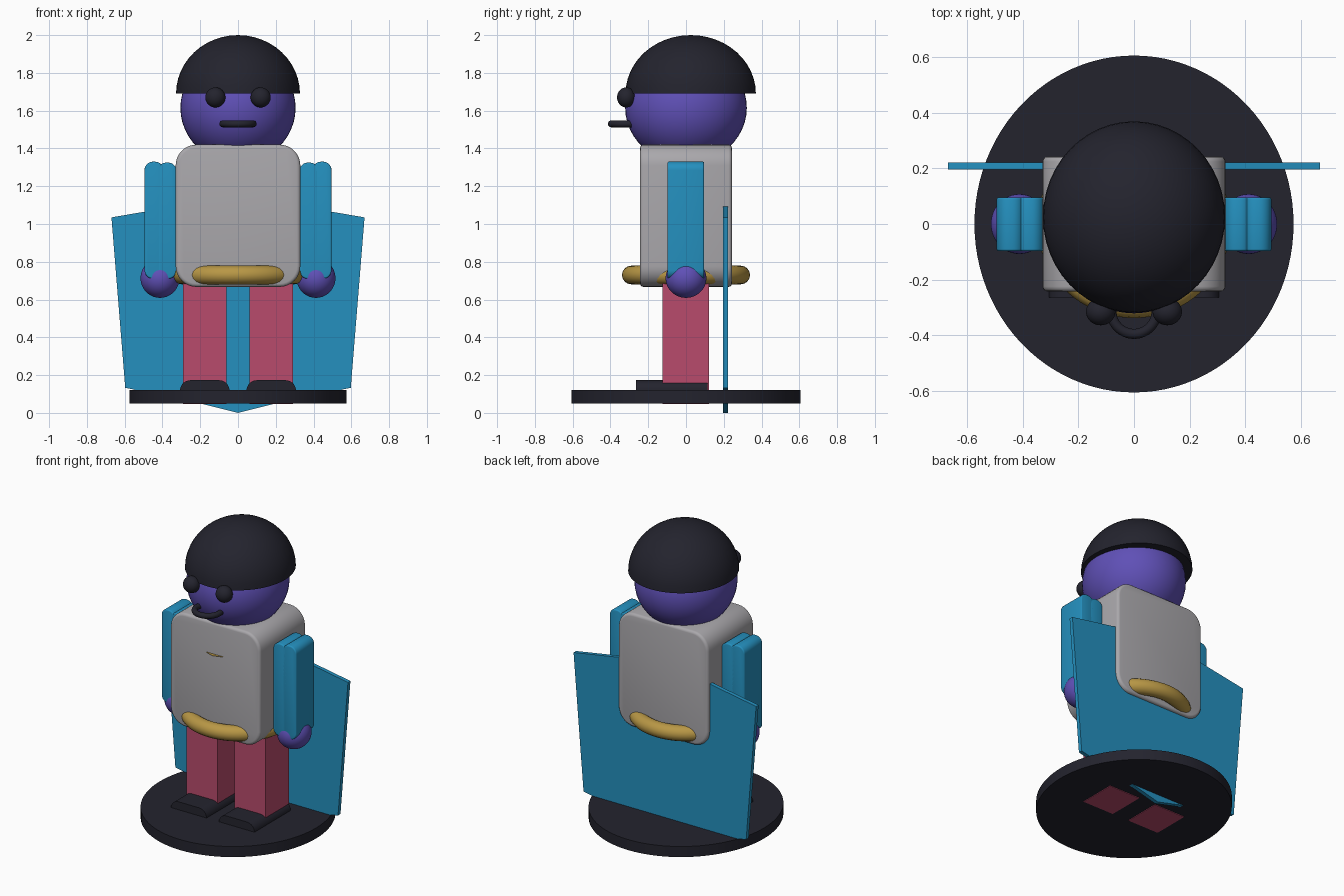
import bpy
import bmesh
from math import radians

cube = bpy.data.objects.get("Cube")
if cube:
    bpy.data.objects.remove(cube, do_unlink=True)


def material(name, color):
    mat = bpy.data.materials.new(name)
    mat.use_nodes = True
    mat.diffuse_color = (*color, 1)
    mat.node_tree.nodes["Principled BSDF"].inputs["Base Color"].default_value = (*color, 1)
    return mat


black = material("soft black", (0.017, 0.017, 0.027))
purple = material("purple", (0.115, 0.08, 0.47))
gray = material("light gray", (0.40, 0.39, 0.41))
gold = material("gold", (0.48, 0.31, 0.06))
blue = material("cape blue", (0.018, 0.28, 0.52))
red = material("raspberry red", (0.48, 0.07, 0.15))


def finish(obj, name, mat, smooth=True):
    obj.name = obj.data.name = name
    obj.data.materials.append(mat)
    if smooth:
        bpy.ops.object.select_all(action="DESELECT")
        obj.select_set(True)
        bpy.context.view_layer.objects.active = obj
        bpy.ops.object.shade_smooth_by_angle(angle=radians(35))
    return obj


def from_bmesh(bm, name, mat, smooth=True):
    bmesh.ops.recalc_face_normals(bm, faces=bm.faces)
    mesh = bpy.data.meshes.new(name)
    bm.to_mesh(mesh)
    bm.free()
    obj = bpy.data.objects.new(name, mesh)
    bpy.context.collection.objects.link(obj)
    return finish(obj, name, mat, smooth)


def box(name, mat, low, high, round_y=0, soften=0):
    """Box between two corners; round_y rounds the edges that run front to back."""
    bm = bmesh.new()
    bmesh.ops.create_cube(bm, size=1)
    for v in bm.verts:
        v.co = [lo + (c + 0.5) * (hi - lo) for c, lo, hi in zip(v.co, low, high)]
    if round_y:
        edges = [e for e in bm.edges if abs(e.verts[0].co.y - e.verts[1].co.y) > 0.01]
        bmesh.ops.bevel(bm, geom=edges, offset=round_y, segments=8, profile=0.5, affect="EDGES")
    if soften:
        # Soften the front and back rims
        rims = [e for e in bm.edges if abs(e.verts[0].co.y - e.verts[1].co.y) < 0.001]
        bmesh.ops.bevel(bm, geom=rims, offset=soften, segments=3, profile=0.5, affect="EDGES")
    return from_bmesh(bm, name, mat)


def ball(name, mat, center, radii, cut_below=None):
    bm = bmesh.new()
    bmesh.ops.create_uvsphere(bm, u_segments=48, v_segments=24, radius=1)
    for v in bm.verts:
        v.co = [c + p * r for p, c, r in zip(v.co, center, radii)]
    if cut_below is not None:
        bmesh.ops.bisect_plane(bm, geom=bm.verts[:] + bm.edges[:] + bm.faces[:], dist=1e-5,
                               plane_co=(0, 0, cut_below), plane_no=(0, 0, 1), clear_inner=True)
        bmesh.ops.holes_fill(bm, edges=[e for e in bm.edges if e.is_boundary])
    return from_bmesh(bm, name, mat)


def ring(name, mat, center, major, minor, x_scale=1):
    bpy.ops.mesh.primitive_torus_add(location=center, major_radius=major, minor_radius=minor,
                                     major_segments=64, minor_segments=16)
    obj = bpy.context.object
    obj.scale.x = x_scale
    return finish(obj, name, mat)


# Oval stand
bpy.ops.mesh.primitive_cylinder_add(vertices=96, radius=1, depth=0.07, location=(0, 0, 0.085))
stand = bpy.context.object
stand.scale = (0.575, 0.607, 1)
finish(stand, "stand", black)

# Head, helmet and mouth
ball("head", purple, (0, 0, 1.615), (0.305, 0.322, 0.295))
ball("helmet", black, (0, 0.025, 1.69), (0.328, 0.345, 0.31), cut_below=1.69)
ring("mouth", black, (0, -0.315, 1.53), 0.081, 0.018)

# Torso and belt
box("torso", gray, (-0.33, -0.243, 0.667), (0.33, 0.243, 1.42), round_y=0.11, soften=0.018)
ring("belt", gold, (0, 0, 0.73), 0.29, 0.049, x_scale=1.03)

# Chest badge, a thin shelf lying flat
bm = bmesh.new()
for x, y in ((-0.085, -0.23), (-0.05, -0.252), (0, -0.268), (0.05, -0.252), (0.085, -0.23)):
    bm.verts.new((x, y, 1.21))
bm.faces.new(bm.verts)
from_bmesh(bm, "chest_badge", gold, smooth=False)

# Paired parts
for side, s in (("left", 1), ("right", -1)):
    def side_box(name, mat, x0, x1, y0, y1, z0, z1, **rounding):
        low_x, high_x = sorted((s * x0, s * x1))
        box(f"{side}_{name}", mat, (low_x, y0, z0), (high_x, y1, z1), **rounding)

    ball(f"{side}_eye", black, (s * 0.12, -0.316, 1.67), (0.053, 0.049, 0.053))
    ball(f"{side}_hand", purple, (s * 0.413, 0, 0.713), (0.103, 0.108, 0.104))
    side_box("inner_sleeve", blue, 0.325, 0.425, -0.098, 0.096, 0.71, 1.325, round_y=0.045, soften=0.008)
    side_box("outer_sleeve", blue, 0.395, 0.495, -0.098, 0.096, 0.71, 1.33, round_y=0.045, soften=0.008)
    side_box("leg", red, 0.062, 0.29, -0.125, 0.123, 0.046, 0.72)
    side_box("shoe", black, 0.045, 0.307, -0.265, 0.115, 0.055, 0.173, round_y=0.055)

# Cape, a flat panel with a pointed hem
half = [(0, 1.15), (0.67, 1.035), (0.597, 0.133), (0.2, 0.05), (0, 0)]
outline = half + [(-x, z) for x, z in half[-2:0:-1]]
bm = bmesh.new()
panel = bm.faces.new([bm.verts.new((x, 0.196, z)) for x, z in outline])
extruded = bmesh.ops.extrude_face_region(bm, geom=[panel])["geom"]
bmesh.ops.translate(bm, vec=(0, 0.026, 0),
                    verts=[g for g in extruded if isinstance(g, bmesh.types.BMVert)])
from_bmesh(bm, "cape", blue, smooth=False)
